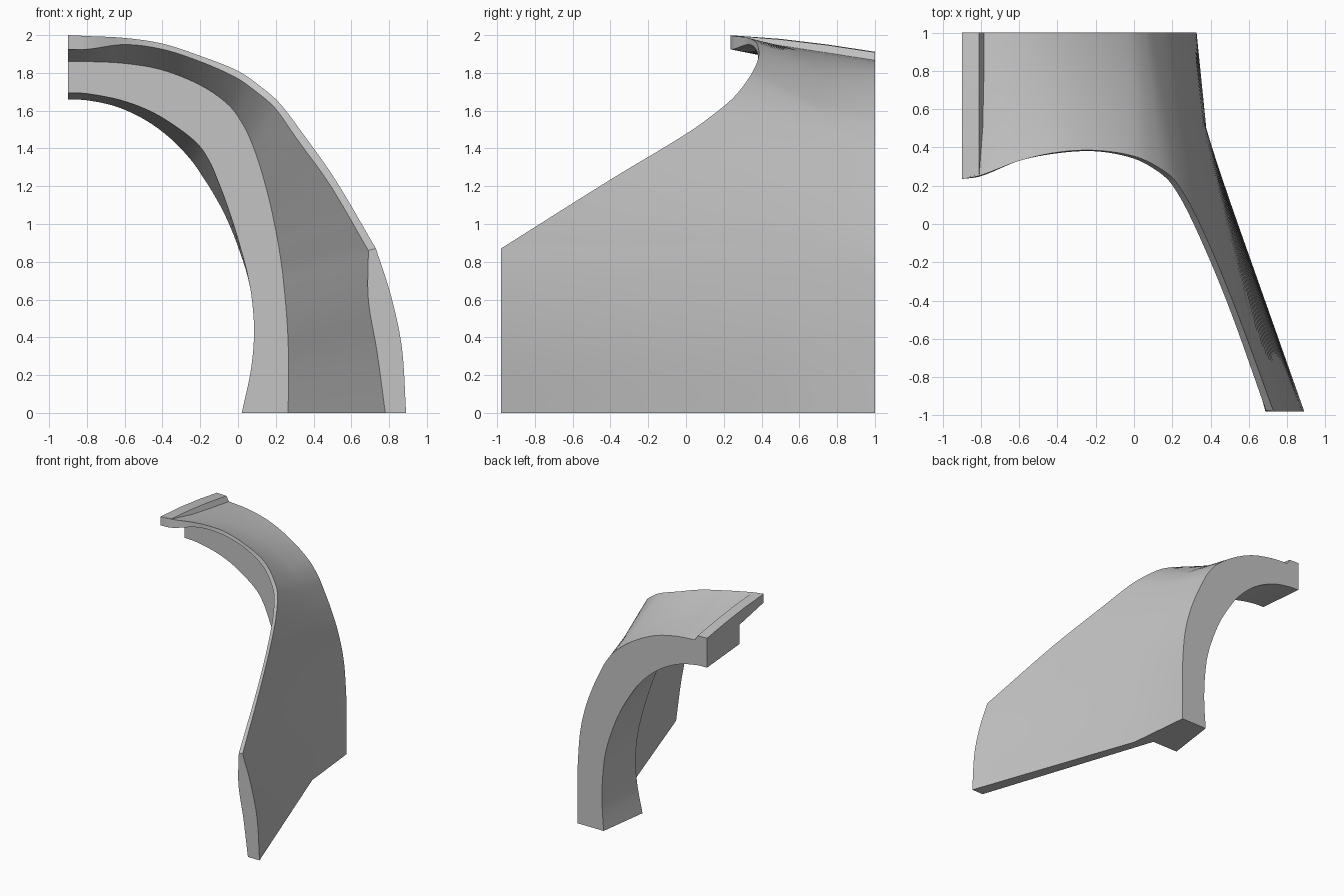
import bpy
import bmesh
from mathutils import Vector

cube = bpy.data.objects.get("Cube")
if cube:
    bpy.data.objects.remove(cube, do_unlink=True)

# Single grey material
grey = bpy.data.materials.new("light_grey")
grey.use_nodes = True
colour = (0.55, 0.55, 0.55, 1)
grey.diffuse_color = colour
grey.node_tree.nodes["Principled BSDF"].inputs["Base Color"].default_value = colour

CORNER = 10   # key where the sloping lip turns down into the upright front edge
STEPS = 8     # subdivisions between keys


def flat(y, pts):
    """Rail lying in a plane of constant y, from (x, z) pairs."""
    return [Vector((x, y, z)) for x, z in pts]


def rail(pts):
    return [Vector(p) for p in pts]


# Rails run from the top centre, over the shoulder, down to the ground
back_outer = flat(1.0, [
    (-.9, 1.875), (-.8, 1.868), (-.6, 1.85), (-.4, 1.80), (-.2, 1.70), (-.03, 1.57),
    (.06, 1.455), (.11, 1.36), (.18, 1.21), (.25, 1.02), (.305, .77), (.325, .5),
    (.327, .25), (.325, 0)])
crease = rail([
    (-.9, .45, 1.955), (-.8, .5, 1.945), (-.6, .61, 1.91), (-.4, .68, 1.845),
    (-.2, .71, 1.755), (0, .69, 1.635), (.095, .675, 1.55), (.155, .66, 1.46),
    (.23, .635, 1.32), (.3, .6, 1.13), (.36, .55, .85), (.375, .51, .55),
    (.38, .48, .28), (.38, .46, 0)])
lip_outer = rail([
    (-.9, .235, 2.0), (-.8, .255, 1.995), (-.6, .33, 1.985), (-.4, .375, 1.955),
    (-.2, .385, 1.89), (0, .355, 1.81), (.13, .295, 1.72), (.22, .22, 1.64),
    (.335, .02, 1.49), (.515, -.4, 1.235), (.73, -.98, .87), (.81, -.98, .62),
    (.867, -.98, .35), (.89, -.98, 0)])
lip_inner = rail([
    (-.9, .235, 1.925), (-.8, .25, 1.925), (-.6, .33, 1.95), (-.4, .37, 1.925),
    (-.2, .38, 1.86), (-.01, .345, 1.775), (.11, .285, 1.69), (.195, .21, 1.615),
    (.305, .015, 1.46), (.485, -.405, 1.21), (.69, -.975, .86), (.69, -.98, .6),
    (.735, -.98, .33), (.78, -.98, 0)])
ring_front_outer = flat(.56, [
    (-.9, 1.86), (-.8, 1.86), (-.6, 1.85), (-.4, 1.815), (-.2, 1.735), (-.05, 1.63),
    (.03, 1.52), (.08, 1.41), (.13, 1.26), (.185, 1.04), (.235, .75), (.26, .48),
    (.268, .25), (.265, 0)])
ring_front_inner = flat(.56, [
    (-.9, 1.695), (-.8, 1.69), (-.62, 1.655), (-.46, 1.595), (-.32, 1.51), (-.21, 1.42),
    (-.15, 1.33), (-.115, 1.25), (-.065, 1.12), (0, .92), (.065, .66), (.085, .45),
    (.07, .24), (.02, 0)])
ring_back_inner = flat(1.0, [
    (-.9, 1.66), (-.8, 1.655), (-.64, 1.62), (-.49, 1.55), (-.36, 1.455), (-.25, 1.34),
    (-.18, 1.24), (-.13, 1.16), (-.07, 1.05), (0, .88), (.065, .66), (.09, .45),
    (.095, .24), (.08, 0)])


def smooth_rail(pts, times, has_corner):
    """Cubic interpolation through the keys, optionally broken at the corner."""
    last = len(pts) - 1

    def slope(i, seg):
        lo, hi = max(i - 1, 0), min(i + 1, last)
        if has_corner and i == CORNER:
            lo, hi = seg, seg + 1
        return (pts[hi] - pts[lo]) / (times[hi] - times[lo])

    out = []
    for i in range(last):
        h = times[i + 1] - times[i]
        a, b = slope(i, i) * h, slope(i + 1, i) * h
        for k in range(STEPS):
            u = k / STEPS
            out.append(pts[i] * (2*u**3 - 3*u**2 + 1) + a * (u**3 - 2*u**2 + u)
                       + pts[i + 1] * (3*u**2 - 2*u**3) + b * (u**3 - u**2))
    out.append(pts[last].copy())
    return out


def loft(name, rails):
    """Closed skin across the rails, capped at both ends."""
    bm = bmesh.new()
    grid = [[bm.verts.new(p) for p in r] for r in rails]
    n = len(grid)
    for a in range(n):
        r, s = grid[a], grid[(a + 1) % n]
        for j in range(len(r) - 1):
            bm.faces.new((r[j], s[j], s[j + 1], r[j + 1]))
    bm.faces.new([r[0] for r in grid])
    bm.faces.new([r[-1] for r in grid])
    bmesh.ops.recalc_face_normals(bm, faces=bm.faces)
    mesh = bpy.data.meshes.new(name)
    bm.to_mesh(mesh)
    bm.free()
    mesh.materials.append(grey)
    obj = bpy.data.objects.new(name, mesh)
    bpy.context.collection.objects.link(obj)
    bpy.ops.object.select_all(action='DESELECT')
    obj.select_set(True)
    bpy.context.view_layer.objects.active = obj
    bpy.ops.object.shade_smooth_by_angle(angle=0.5)
    return obj


# Flared shell with its thick inner ring
times = [0.0]
for p, q in zip(lip_outer, lip_outer[1:]):
    times.append(times[-1] + (q - p).length)
section = [back_outer, crease, lip_outer, lip_inner,
           ring_front_outer, ring_front_inner, ring_back_inner]
loft("flared_shell", [smooth_rail(r, times, r is lip_outer or r is lip_inner)
                      for r in section])

# Raised strip along the top centre, fading out towards the lip
stations = [(1.0, 1.912), (.75, 1.95), (.5, 1.98), (.24, 1.999)]
corners = [(-.9, 0), (-.81, -.003), (-.785, -.045), (-.9, -.045)]
loft("centre_strip", [[Vector((x, y + (.02 if x > -.85 and y < .3 else 0), z + dz))
                       for y, z in stations] for x, dz in corners])
